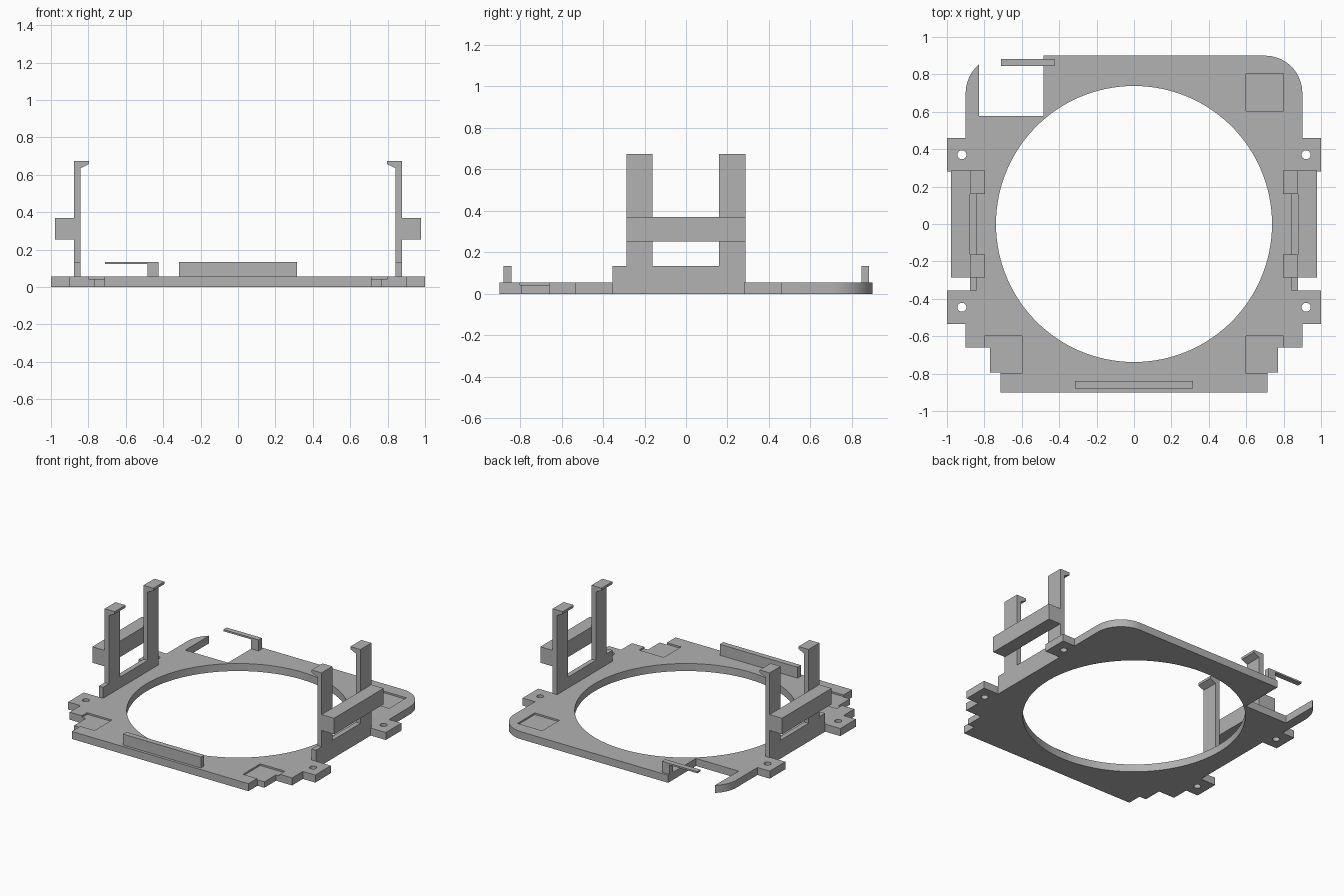
import bpy, bmesh
from math import cos, sin, pi, radians
from mathutils import Vector

old = bpy.data.objects.get("Cube")
if old:
    bpy.data.objects.remove(old, do_unlink=True)

GREY = (0.445, 0.445, 0.445, 1)
grey = bpy.data.materials.new("plain grey")
grey.use_nodes = True
grey.diffuse_color = GREY
grey.node_tree.nodes["Principled BSDF"].inputs["Base Color"].default_value = GREY

T = 0.055      # plate thickness
RIB = 0.135    # height of the low ribs


def prism(name, pts, lo, hi, axis="z"):
    """Extrude a closed profile along z (xy points) or along y (xz points)."""
    bm = bmesh.new()
    def place(p, d):
        return (p[0], p[1], d) if axis == "z" else (p[0], d, p[1])
    face = bm.faces.new([bm.verts.new(place(p, lo)) for p in pts])
    ext = bmesh.ops.extrude_face_region(bm, geom=[face])
    moved = [v for v in ext["geom"] if isinstance(v, bmesh.types.BMVert)]
    step = Vector(place((0, 0), hi - lo))
    bmesh.ops.translate(bm, verts=moved, vec=step)
    bmesh.ops.recalc_face_normals(bm, faces=bm.faces)
    mesh = bpy.data.meshes.new(name)
    bm.to_mesh(mesh)
    bm.free()
    mesh.materials.append(grey)
    obj = bpy.data.objects.new(name, mesh)
    bpy.context.collection.objects.link(obj)
    return obj


def box(name, x0, x1, y0, y1, z0, z1):
    return prism(name, [(x0, y0), (x1, y0), (x1, y1), (x0, y1)], z0, z1)


def arc(cx, cy, r, a0, a1, n):
    angles = [radians(a0 + (a1 - a0) * i / n) for i in range(n + 1)]
    return [(cx + r * cos(a), cy + r * sin(a)) for a in angles]


def cut(target, cutter):
    cutter.hide_render = True
    mod = target.modifiers.new("cut", "BOOLEAN")
    mod.operation = "DIFFERENCE"
    mod.solver = "EXACT"
    mod.object = cutter
    bpy.context.view_layer.objects.active = target
    bpy.ops.object.modifier_apply(modifier=mod.name)
    bpy.data.objects.remove(cutter, do_unlink=True)


# Base plate: stepped front corners, side ears, rounded back corners, back notch
side = [(0.715, -0.9), (0.715, -0.795), (0.77, -0.795), (0.77, -0.66),
        (0.9, -0.66), (0.9, -0.535), (1, -0.535), (1, -0.355),
        (0.878, -0.355), (0.878, 0.28), (1, 0.28), (1, 0.46), (0.9, 0.46)]
notch = [(-0.485, 0.9), (-0.485, 0.577), (-0.83, 0.577)]
outline = (side + arc(0.7, 0.7, 0.2, 0, 90, 16) + notch
           + arc(-0.7, 0.7, 0.2, 130.5, 180, 9)
           + [(-x, y) for x, y in reversed(side)])
plate = prism("base_plate", outline, 0, T)

# Large round opening and screw holes
cut(plate, prism("opening_cutter", arc(0, 0, 0.738, 0, 360, 120)[:-1], -0.1, 0.2))
for sx in (-0.92, 0.92):
    for y in (-0.445, 0.37):
        cut(plate, prism("hole_cutter", arc(sx, y, 0.024, 0, 360, 24)[:-1], -0.1, 0.2))

# Shallow square pockets in three corners
for x, y in ((0.6, 0.605), (0.6, -0.8), (-0.8, -0.8)):
    cut(plate, box("pocket_cutter", x, x + 0.2, y, y + 0.2, 0.043, 0.2))

bpy.ops.object.select_all(action="DESELECT")
plate.select_set(True)
bpy.context.view_layer.objects.active = plate
bpy.ops.object.shade_smooth_by_angle(angle=radians(30))

# Front rib
box("front_rib", -0.315, 0.315, -0.88, -0.84, T, RIB)

# Thin finger reaching over the back notch
prism("cable_finger", [(-0.425, T), (-0.425, RIB), (-0.71, RIB), (-0.71, 0.123),
                       (-0.485, 0.123), (-0.485, T)], 0.845, 0.883, "y")

# Side clip frames: foot wall, two hooked posts and an outer crossbar
post = [(0.878, RIB), (0.878, 0.675), (0.797, 0.675), (0.797, 0.657),
        (0.843, 0.635), (0.843, RIB)]
for s, word in ((1, "left"), (-1, "right")):
    def sided(pts):
        return [(s * x, z) for x, z in pts]
    foot = [(0.843, T), (0.878, T), (0.878, RIB), (0.843, RIB)]
    bar = [(0.878, 0.253), (0.978, 0.253), (0.978, 0.37), (0.878, 0.37)]
    prism(word + "_clip_foot", sided(foot), -0.355, 0.287, "y")
    prism(word + "_front_post", sided(post), -0.287, -0.162, "y")
    prism(word + "_back_post", sided(post), 0.16, 0.287, "y")
    prism(word + "_crossbar", sided(bar), -0.287, 0.287, "y")
